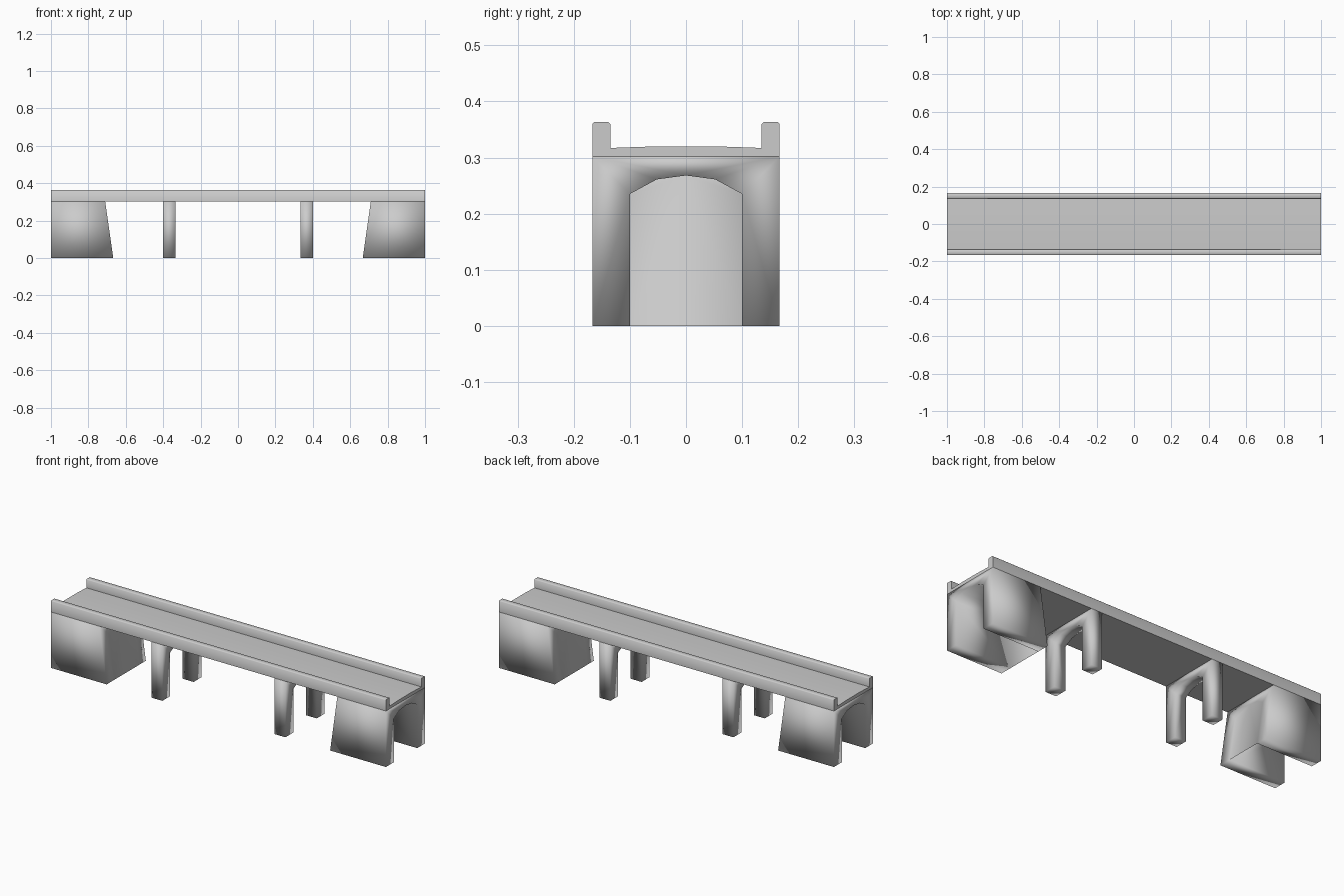
import bpy, bmesh, math

if "Cube" in bpy.data.objects:
    bpy.data.objects.remove(bpy.data.objects["Cube"])

W, OPEN, SOFFIT = 0.167, 0.10, 0.302

# arch line of the openings and the portal outline around it, as (y, z)
ARCH = [(OPEN, 0), (OPEN, 0.235), (0.052, 0.261), (0, 0.268),
        (-0.052, 0.261), (-OPEN, 0.235), (-OPEN, 0)]
PORTAL = [(-W, 0), (-W, SOFFIT), (W, SOFFIT), (W, 0)] + ARCH


def extrude_profile(name, profile, x_a, x_b, angle, lean=0.0, wall=None):
    """Sweep a (y, z) profile from x_a to x_b; the b end leans with height."""
    bm = bmesh.new()
    a = [bm.verts.new((x_a, y, z)) for y, z in profile]
    b = [bm.verts.new((x_b + lean * z / SOFFIT, y, z)) for y, z in profile]
    n = len(profile)
    for i in range(n):
        j = (i + 1) % n
        bm.faces.new((a[i], a[j], b[j], b[i]))
    caps = [bm.faces.new(a), bm.faces.new(b[::-1])]
    bmesh.ops.recalc_face_normals(bm, faces=bm.faces[:])
    bmesh.ops.triangulate(bm, faces=caps)
    # thin wall closing the arch at the b end
    if wall:
        face = bm.faces.new([b[i] for i in wall])
        face.normal_update()
        if face.normal.x * (x_b - x_a) < 0:
            face.normal_flip()
        bmesh.ops.triangulate(bm, faces=[face])
    mesh = bpy.data.meshes.new(name)
    bm.to_mesh(mesh)
    bm.free()
    obj = bpy.data.objects.new(name, mesh)
    bpy.context.collection.objects.link(obj)
    bpy.ops.object.select_all(action='DESELECT')
    obj.select_set(True)
    bpy.context.view_layer.objects.active = obj
    if angle is None:
        bpy.ops.object.shade_smooth()
    else:
        bpy.ops.object.shade_smooth_by_angle(angle=math.radians(angle))
    return obj


# deck with slightly crowned roadway and chamfered parapets
half = [(W, SOFFIT), (W, 0.360), (0.164, 0.363), (0.138, 0.363),
        (0.135, 0.360), (0.135, 0.317), (0.05, 0.320)]
deck = half + [(-y, z) for y, z in reversed(half)]
extrude_profile("deck", deck, -1.0, 1.0, 50)

# both ends: abutment hollow from outside, and an arched pier
for side, s in (("left", -1), ("right", 1)):
    extrude_profile(side + "_abutment", PORTAL, s * 1.0, s * 0.667, None,
                    lean=s * 0.043, wall=range(4, len(PORTAL)))
    extrude_profile(side + "_pier", PORTAL, s * 0.40, s * 0.335, None)
